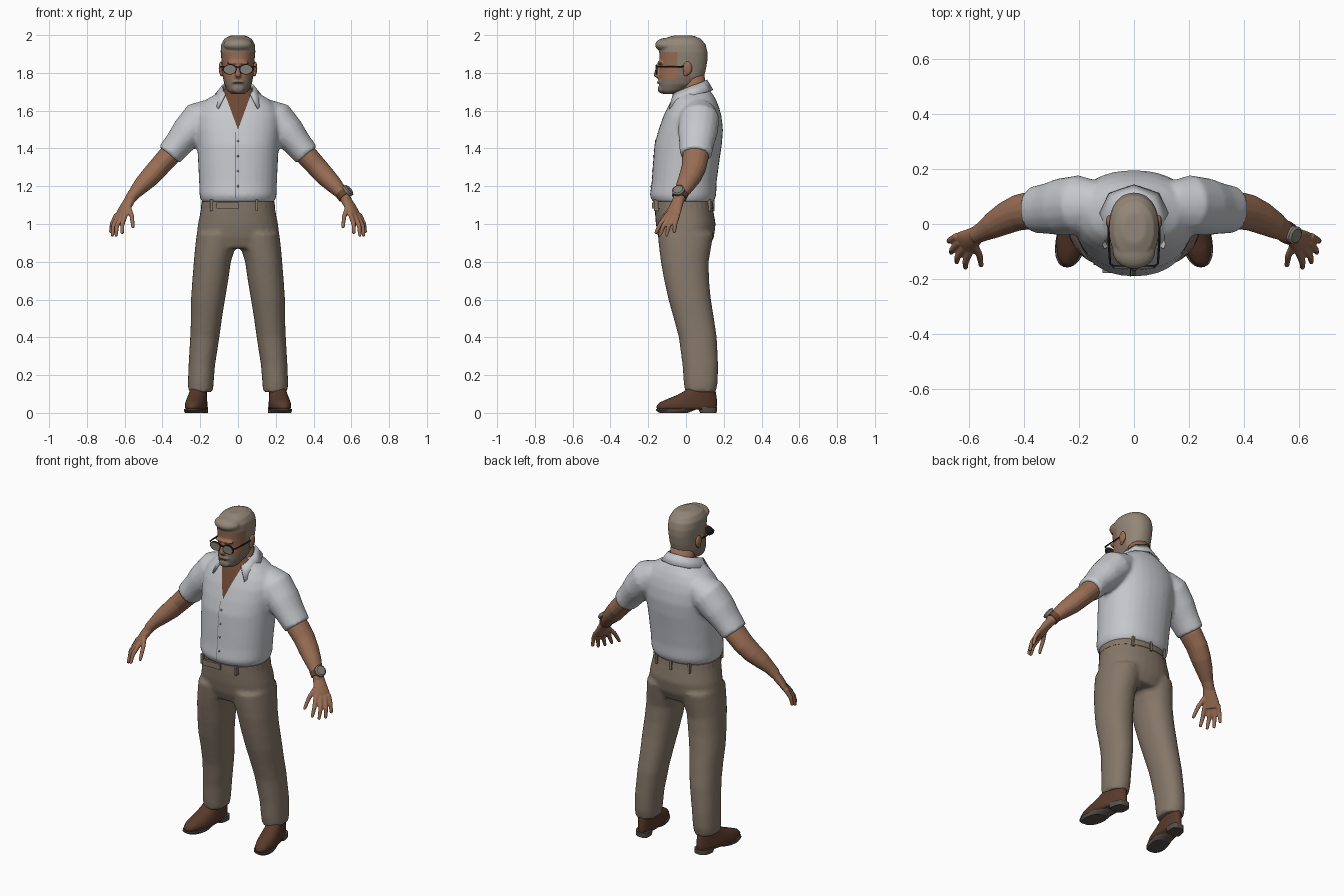
import bpy, bmesh, math
from mathutils import Vector

if "Cube" in bpy.data.objects:
    bpy.data.objects.remove(bpy.data.objects["Cube"])

COLOURS = {"shirt": (0.56, 0.57, 0.60), "trousers": (0.235, 0.185, 0.14), "skin": (0.32, 0.155, 0.09),
           "hair": (0.29, 0.24, 0.185), "chest_brown": (0.15, 0.062, 0.033), "shoe_brown": (0.1, 0.042, 0.024),
           "sole": (0.09, 0.08, 0.07), "frame": (0.02, 0.018, 0.016), "lens": (0.23, 0.21, 0.18),
           "beard": (0.22, 0.175, 0.14)}
MATS = {}
for n, c in COLOURS.items():
    MATS[n] = bpy.data.materials.new(n)
    MATS[n].diffuse_color = (*c, 1)


def skin_rings(bm, rings):
    """Bridge a list of point rings and close both ends."""
    vs = [[bm.verts.new(p) for p in r] for r in rings]
    n = len(vs[0])
    for a, b in zip(vs, vs[1:]):
        for i in range(n):
            bm.faces.new((a[i], a[(i + 1) % n], b[(i + 1) % n], b[i]))
    bm.faces.new(vs[0][::-1])
    bm.faces.new(vs[-1])


def stack(bm, rows, cx_sign=1, n=32, p=2.2):
    """Horizontal sections: (z, centre x, half width, front y, back y)."""
    rings = []
    for z, cx, hx, yf, yb in rows:
        r = []
        for i in range(n):
            a = 2 * math.pi * i / n
            c, s = math.cos(a), math.sin(a)
            r.append((cx * cx_sign + hx * math.copysign(abs(c) ** (2 / p), c),
                      (yf + yb) / 2 + (yb - yf) / 2 * math.copysign(abs(s) ** (2 / p), s), z))
        rings.append(r)
    skin_rings(bm, rings)


def tube(bm, rows, ref=(0, 1, 0), sx=1, n=16):
    """Sections across a path: (x, y, z, half width along ref, other half width)."""
    pts = [Vector((r[0] * sx, r[1], r[2])) for r in rows]
    ref = Vector((ref[0] * sx, ref[1], ref[2]))
    rings = []
    for i, r in enumerate(rows):
        t = (pts[min(i + 1, len(pts) - 1)] - pts[max(i - 1, 0)]).normalized()
        u = (ref - t * ref.dot(t)).normalized()
        v = t.cross(u)
        rings.append([pts[i] + u * r[3] * math.cos(k * math.tau / n) + v * r[4] * math.sin(k * math.tau / n)
                      for k in range(n)])
    skin_rings(bm, rings)


def ball(bm, c, r):
    res = bmesh.ops.create_uvsphere(bm, u_segments=20, v_segments=12, radius=1)
    for v in res["verts"]:
        v.co = Vector((c[0] + v.co.x * r[0], c[1] + v.co.y * r[1], c[2] + v.co.z * r[2]))


def box(bm, c, s):
    res = bmesh.ops.create_cube(bm, size=1)
    for v in res["verts"]:
        v.co = Vector([c[i] + v.co[i] * s[i] for i in range(3)])


def finish(name, bm, mats, voxel=0, smooth=4, flat=False):
    """Make an object; with a voxel size the parts are fused and softened."""
    bmesh.ops.recalc_face_normals(bm, faces=bm.faces)
    me = bpy.data.meshes.new(name)
    bm.to_mesh(me)
    bm.free()
    ob = bpy.data.objects.new(name, me)
    bpy.context.collection.objects.link(ob)
    if voxel:
        m = ob.modifiers.new("fuse", "REMESH")
        m.mode, m.voxel_size = "VOXEL", voxel
        s = ob.modifiers.new("soften", "SMOOTH")
        s.factor, s.iterations = 0.5, smooth
        new = bpy.data.meshes.new_from_object(ob.evaluated_get(bpy.context.evaluated_depsgraph_get()))
        ob.modifiers.clear()
        ob.data = new
    ob.data.materials.clear()
    for m in mats:
        ob.data.materials.append(MATS[m])
    ob.data.polygons.foreach_set("use_smooth", [not flat] * len(ob.data.polygons))
    return ob


def paint(ob, planes, rule):
    """Cut along planes, then colour faces by position."""
    bm = bmesh.new()
    bm.from_mesh(ob.data)
    for co, no in planes:
        bmesh.ops.bisect_plane(bm, geom=bm.verts[:] + bm.edges[:] + bm.faces[:], plane_co=co, plane_no=no, dist=1e-5)
    for f in bm.faces:
        f.material_index = rule(f.calc_center_median())
    bm.to_mesh(ob.data)
    bm.free()


# Shirt: torso and short sleeves, with an open V at the neck
bm = bmesh.new()
stack(bm, [(1.115, 0, .192, -.175, .145), (1.15, 0, .204, -.192, .16), (1.22, 0, .206, -.182, .162),
           (1.32, 0, .211, -.175, .175), (1.42, 0, .216, -.167, .19), (1.5, 0, .225, -.145, .196),
           (1.57, 0, .225, -.12, .188), (1.62, 0, .205, -.096, .175), (1.66, 0, .165, -.075, .158),
           (1.69, 0, .115, -.055, .14), (1.715, 0, .085, -.035, .12)])
for sx in (1, -1):
    tube(bm, [(.13, .07, 1.60, .085, .07), (.2, .07, 1.555, .108, .1), (.265, .062, 1.485, .105, .09),
              (.315, .056, 1.425, .093, .076), (.365, .052, 1.365, .085, .07)], sx=sx)
shirt = finish("shirt", bm, ["shirt", "chest_brown"], .011, 5)
paint(shirt, [((0, 0, 1.5), (.19, 0, -.07)), ((0, 0, 1.5), (-.19, 0, -.07)), ((0, 0, 0), (0, 1, 0))],
      lambda c: int(c.y < 0 and abs(c.x) < .07 * (c.z - 1.5) / .19))

# Collar: folded strip around the neck ending in two points
half = [((.066, -.066, 1.69), (.105, -.088, 1.61)), ((.078, -.03, 1.705), (.125, -.035, 1.645)),
        ((.082, .03, 1.73), (.122, .04, 1.68)), ((.06, .085, 1.75), (.088, .11, 1.70)),
        ((0, .108, 1.762), (0, .14, 1.708))]
flip = lambda p: (-p[0], p[1], p[2])
row = half + [(flip(a), flip(b)) for a, b in half[-2::-1]]
bm = bmesh.new()
vs = [(bm.verts.new(a), bm.verts.new(b)) for a, b in row]
for a, b in zip(vs, vs[1:]):
    bm.faces.new((a[0], a[1], b[1], b[0]))
collar = finish("collar", bm, ["shirt"])
m = collar.modifiers.new("thickness", "SOLIDIFY")
m.thickness, m.offset = .01, 0

# Placket seam and buttons laid on the shirt front
def front_y(x, z):
    return shirt.ray_cast(Vector((x, -1, z)), Vector((0, 1, 0)))[1].y

bm = bmesh.new()
prev = None
for i in range(20):
    z = 1.135 + i * .0185
    cur = [bm.verts.new((x, front_y(x, z) - .002, z)) for x in (-.015, -.011)]
    if prev:
        bm.faces.new((prev[0], prev[1], cur[1], cur[0]))
    prev = cur
for z in (1.2, 1.28, 1.36, 1.44):
    ball(bm, (0, front_y(0, z), z), (.006, .004, .006))
finish("placket_and_buttons", bm, ["lens"])

# Trousers: hips and two legs
bm = bmesh.new()
stack(bm, [(.87, 0, .2, -.125, .12), (.93, 0, .22, -.148, .148), (1.0, 0, .212, -.16, .157),
           (1.07, 0, .198, -.165, .145), (1.13, 0, .188, -.165, .132)])
for sx in (1, -1):
    stack(bm, [(.11, .198, .065, -.005, .158), (.16, .197, .068, -.012, .168), (.25, .192, .07, -.018, .17),
               (.4, .176, .077, -.038, .163), (.5, .167, .082, -.065, .148), (.6, .159, .09, -.093, .132),
               (.7, .147, .095, -.115, .122), (.8, .136, .098, -.133, .12), (.87, .122, .106, -.142, .132),
               (.95, .11, .108, -.15, .145)], sx)
finish("trousers", bm, ["trousers"], .011, 4)

# Belt with loops and end flap
bm = bmesh.new()
stack(bm, [(1.082, 0, .197, -.17, .146), (1.118, 0, .193, -.171, .141)])
box(bm, (-.055, -.172, 1.098), (.12, .014, .034))
for x in (.1, -.14):
    box(bm, (x, -.15 if x > 0 else -.13, 1.1), (.014, .04, .06))
for x in (0, .11, -.11):
    box(bm, (x, .142 if x == 0 else .122, 1.1), (.014, .02, .06))
finish("belt", bm, ["trousers"], flat=True)

# Shoes: sheared outwards towards the toe, narrow at the heel
def splay(bm, sx):
    for v in bm.verts:
        k = max(0, v.co.y) / .165
        v.co.x = sx * (.22 + v.co.x * (1 - .22 * k) - v.co.y * .15)

for side, sx in (("left", 1), ("right", -1)):
    bm = bmesh.new()
    stack(bm, [(.018, 0, .052, -.153, .16), (.035, 0, .056, -.157, .163), (.055, 0, .055, -.14, .164),
               (.075, 0, .052, -.095, .163), (.095, 0, .05, -.045, .16), (.115, 0, .048, -.01, .157),
               (.135, 0, .044, .015, .15)])
    splay(bm, sx)
    finish(side + "_shoe", bm, ["shoe_brown"])
    bm = bmesh.new()
    stack(bm, [(.0, 0, .05, -.14, .01), (.012, 0, .056, -.158, .04), (.02, 0, .056, -.158, .06)])
    stack(bm, [(.0, 0, .05, .075, .162), (.03, 0, .052, .06, .165)], p=3)
    box(bm, (0, .05, .024), (.08, .12, .012))
    splay(bm, sx)
    finish(side + "_sole", bm, ["sole"], flat=True)

# Bare arms and hands
FINGERS = [((.596, -.098, 1.05), (.613, -.138, .998), (.613, -.158, .955)),
           ((.617, -.085, 1.045), (.642, -.12, .988), (.645, -.138, .942)),
           ((.634, -.065, 1.045), (.66, -.092, .988), (.665, -.103, .942)),
           ((.643, -.044, 1.05), (.667, -.058, 1.0), (.674, -.062, .96)),
           ((.582, -.07, 1.095), (.562, -.115, 1.04), (.556, -.15, .985))]
for side, sx in (("left", 1), ("right", -1)):
    bm = bmesh.new()
    tube(bm, [(.31, .055, 1.43, .065, .055), (.37, .05, 1.355, .07, .058), (.42, .042, 1.30, .066, .055),
              (.465, .022, 1.25, .06, .053), (.51, -.003, 1.205, .05, .045), (.55, -.027, 1.16, .037, .033),
              (.577, -.041, 1.125, .032, .028)], sx=sx)
    tube(bm, [(.568, -.036, 1.135, .031, .026), (.595, -.055, 1.09, .04, .024), (.612, -.066, 1.06, .046, .02),
              (.624, -.076, 1.033, .044, .015)], ref=(.6, .8, 0), sx=sx)
    for f in FINGERS:
        tube(bm, [(*f[0], .014, .014), (*f[1], .0125, .0125), (*f[2], .0095, .0095)], sx=sx, n=10)
        ball(bm, (f[2][0] * sx, f[2][1], f[2][2]), (.0095,) * 3)
    finish(side + "_arm", bm, ["skin"], .005, 3)

# Watch on the left wrist
bm = bmesh.new()
tube(bm, [(.548, -.026, 1.166, .041, .037), (.566, -.036, 1.142, .04, .036)])
finish("watch_strap", bm, ["chest_brown"], flat=True)
bm = bmesh.new()
d = Vector((.72, -.25, .64))
a = Vector((.557, -.031, 1.154))
tube(bm, [(*(a + d * .028), .033, .033), (*(a + d * .042), .034, .034), (*(a + d * .048), .026, .026)])
finish("watch_case", bm, ["lens"], flat=True)

# Neck
bm = bmesh.new()
tube(bm, [(0, .045, 1.64, .08, .076), (0, .04, 1.70, .068, .07), (0, .03, 1.80, .066, .066)])
neck = finish("neck", bm, ["skin", "chest_brown"])

# Head: skull, nose, brow and swept-up hair in one form
bm = bmesh.new()
stack(bm, [(1.688, 0, .036, -.12, -.05), (1.705, 0, .055, -.138, -.01), (1.74, 0, .073, -.143, .06),
           (1.78, 0, .081, -.142, .095), (1.82, 0, .084, -.138, .106), (1.87, 0, .088, -.14, .114),
           (1.91, 0, .092, -.142, .114), (1.95, 0, .09, -.145, .104), (1.98, 0, .073, -.12, .08),
           (1.997, 0, .042, -.07, .04)])
ball(bm, (0, -.1, 1.948), (.078, .064, .038))
ball(bm, (0, -.135, 1.853), (.062, .016, .011))
tube(bm, [(0, -.135, 1.845, .012, .009), (0, -.148, 1.81, .018, .012), (0, -.155, 1.79, .018, .017),
          (0, -.138, 1.775, .012, .012)])
ball(bm, (0, -.14, 1.752), (.034, .012, .009))
ball(bm, (0, -.13, 1.715), (.034, .02, .024))
head = finish("head", bm, ["skin", "hair", "beard"], .006, 3)


def head_colour(c):
    if c.z > 1.91 or (c.y > .025 and c.z > 1.76) or (c.y > -.045 and c.z > 1.83):
        return 1
    return 2 if (c.z < 1.768 and c.y < .025) or (-.045 < c.y < -.005) else 0


paint(head, [((0, 0, z), (0, 0, 1)) for z in (1.768, 1.76, 1.83, 1.91)] +
      [((0, y, 0), (0, 1, 0)) for y in (.025, -.005, -.045)], head_colour)

# Mouth line
bm = bmesh.new()
ball(bm, (0, -.149, 1.747), (.024, .006, .004))
finish("mouth", bm, ["chest_brown"])

# Ears
bm = bmesh.new()
for sx in (1, -1):
    ball(bm, (sx * .09, .008, 1.825), (.012, .024, .036))
    ball(bm, (sx * .088, .0, 1.8), (.009, .014, .018))
finish("ears", bm, ["skin"])

# Glasses: rims, lenses, bridge and temples
rims, lenses = bmesh.new(), bmesh.new()
for sx in (1, -1):
    for b, y0, y1, k in ((rims, -.15, -.158, 1), (lenses, -.1585, -.161, .87)):
        tube(b, [(sx * .043, y0, 1.818, .036 * k, .027 * k), (sx * .043, y1, 1.818, .036 * k, .027 * k)],
             ref=(1, 0, 0), n=20)
    tube(rims, [(sx * .074, -.153, 1.832, .004, .004), (sx * .087, -.145, 1.832, .004, .004),
                (sx * .092, -.06, 1.832, .004, .004), (sx * .093, .005, 1.835, .004, .004)], ref=(0, 0, 1), n=8)
box(rims, (0, -.157, 1.83), (.03, .008, .007))
finish("glasses_frame", rims, ["frame"], flat=True)
finish("glasses_lenses", lenses, ["lens"], flat=True)

for m in bpy.data.materials:
    if m.users and not m.is_grease_pencil:
        m.use_nodes = True
        m.node_tree.nodes["Principled BSDF"].inputs["Base Color"].default_value = m.diffuse_color
